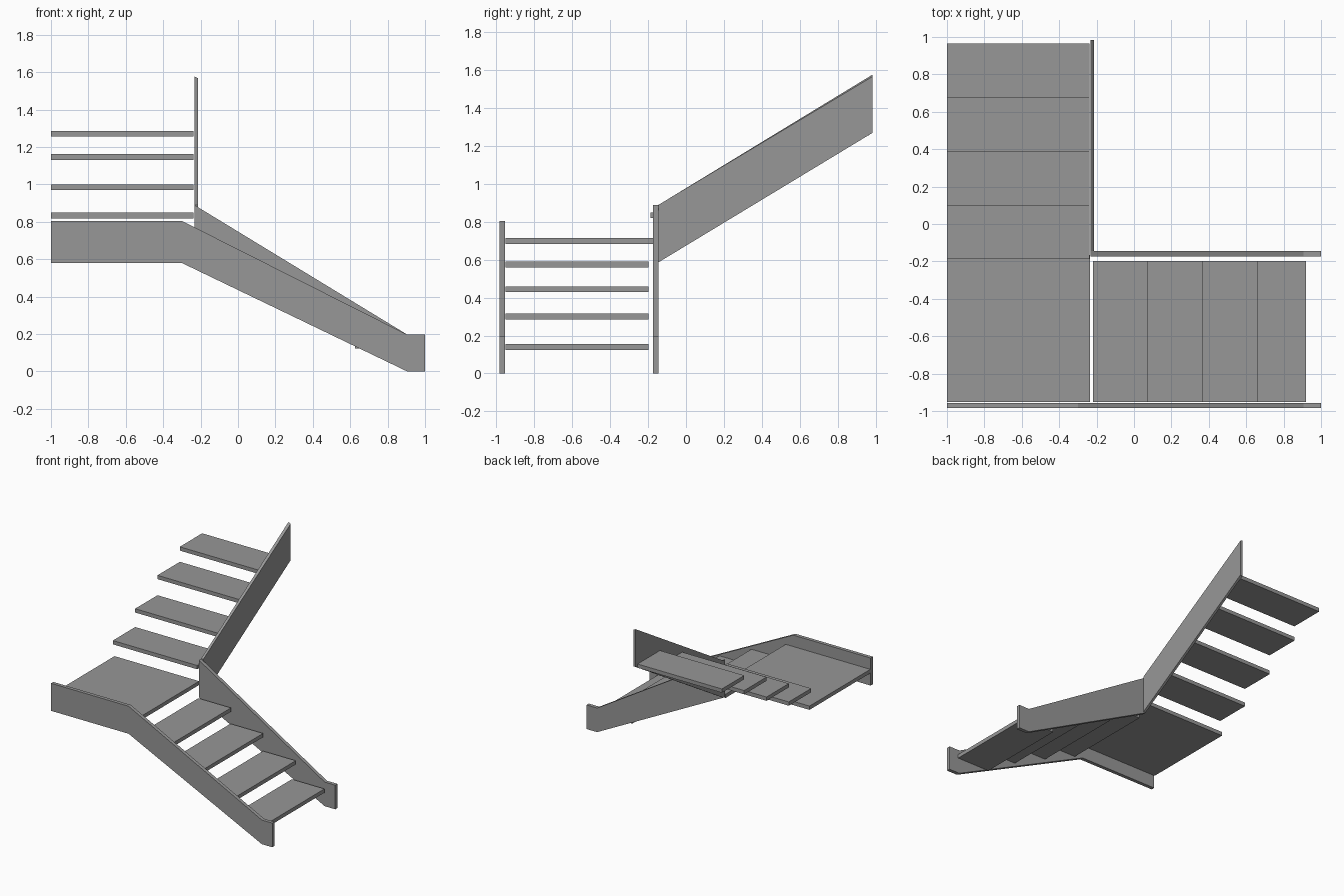
import bpy
import bmesh
from mathutils import Vector

cube = bpy.data.objects.get("Cube")
if cube:
    bpy.data.objects.remove(cube, do_unlink=True)

grey = bpy.data.materials.new("plain_grey")
grey.use_nodes = True
colour = (0.31, 0.31, 0.31, 1)
grey.diffuse_color = colour
grey.node_tree.nodes["Principled BSDF"].inputs["Base Color"].default_value = colour


def prism(name, profile, offset):
    """Extrude a closed 3D outline by an offset vector."""
    bm = bmesh.new()
    face = bm.faces.new([bm.verts.new(p) for p in profile])
    ext = bmesh.ops.extrude_face_region(bm, geom=[face])
    verts = [g for g in ext["geom"] if isinstance(g, bmesh.types.BMVert)]
    bmesh.ops.translate(bm, vec=Vector(offset), verts=verts)
    bmesh.ops.recalc_face_normals(bm, faces=bm.faces)
    mesh = bpy.data.meshes.new(name)
    bm.to_mesh(mesh)
    bm.free()
    mesh.materials.append(grey)
    obj = bpy.data.objects.new(name, mesh)
    bpy.context.collection.objects.link(obj)
    return obj


def board(name, x0, x1, y0, y1, top, thick=0.031):
    """Flat horizontal board with its upper face at height top."""
    z = top - thick
    return prism(name, [(x0, y0, z), (x1, y0, z), (x1, y1, z), (x0, y1, z)], (0, 0, thick))


# Lower flight stringers share the same foot
foot = [(0.905, 0.197), (1, 0.197), (1, 0), (0.905, 0)]
outer = [(-1, 0.805), (-0.3, 0.805)] + foot + [(-0.3, 0.58), (-1, 0.58)]
inner = [(-0.233, 0.89)] + foot + [(-0.233, 0.585)]
prism("outer_stringer", [(x, -0.985, z) for x, z in outer], (0, 0.029, 0))
prism("inner_stringer", [(x, -0.173, z) for x, z in inner], (0, 0.029, 0))

# Upper flight stringer, its top edge falling slightly towards the stairwell
upper = [(-0.144, 0.587), (0.985, 1.27), (0.985, 1.577), (-0.144, 0.89)]
rail = prism("upper_stringer", [(-0.233, y, z) for y, z in upper], (0.02, 0, 0))
for v in rail.data.vertices:
    if v.co.x > -0.22 and v.co.y > 0 and v.co.z > 1.4:
        v.co.z -= 0.01

# Lower treads
for i, (front, top) in enumerate([(0.92, 0.155), (0.66, 0.316), (0.365, 0.46), (0.075, 0.591)]):
    board(f"lower_tread_{i + 1}", front - 0.295, front, -0.952, -0.197, top)

# Landing
board("landing", -1, -0.235, -0.952, -0.166, 0.714)

# Upper treads
for i, top in enumerate([0.85, 1.0, 1.163, 1.286]):
    y = -0.188 + i * 0.288
    board(f"upper_tread_{i + 1}", -1, -0.238, y, y + 0.289, top)
